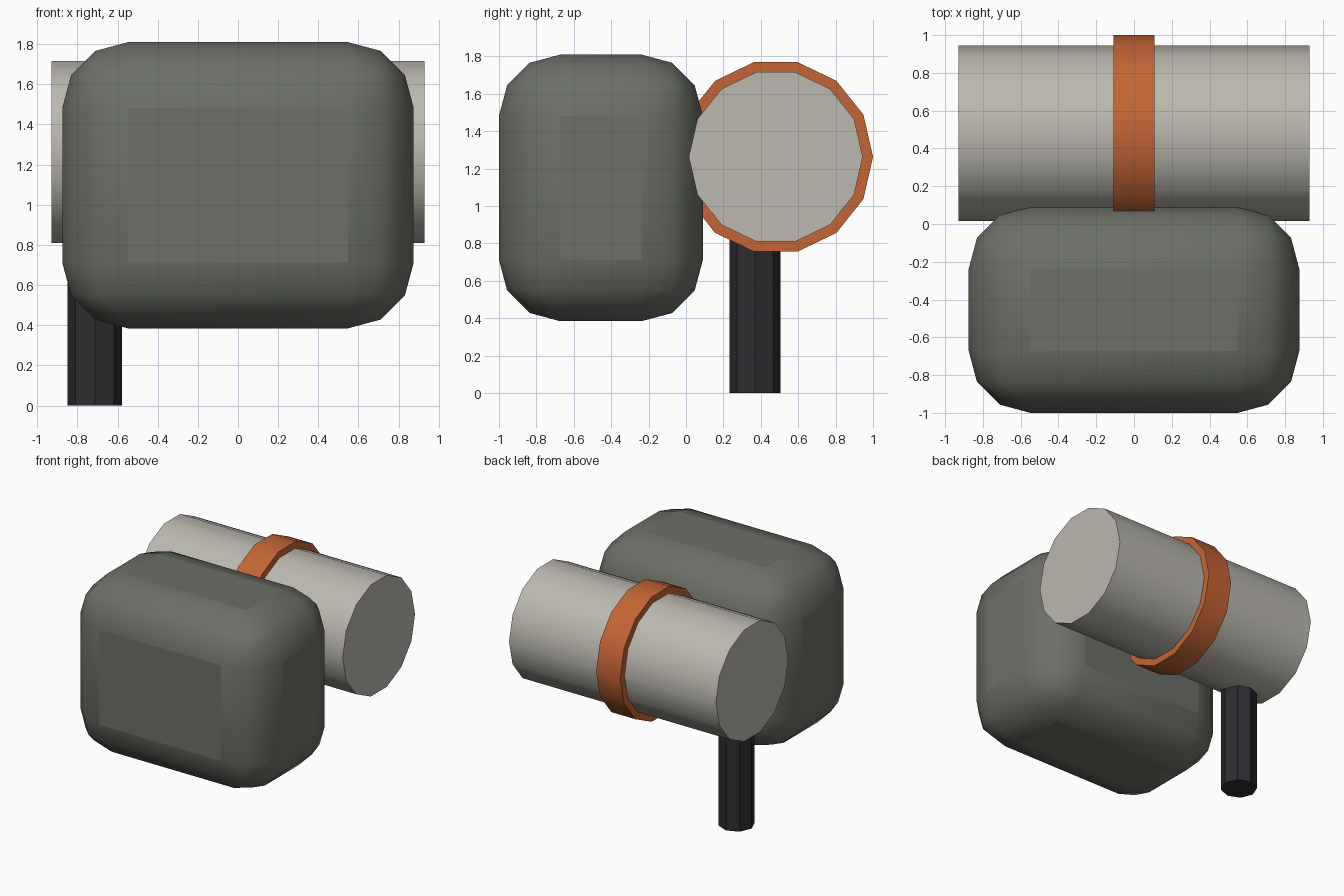
import bpy, math
from mathutils import Matrix

if "Cube" in bpy.data.objects:
    bpy.data.objects.remove(bpy.data.objects["Cube"])


def finish(obj, name, color, smooth=True):
    obj.name = name
    mat = bpy.data.materials.new(name + "_colour")
    mat.diffuse_color = (*color, 1)
    mat.use_nodes = True
    mat.node_tree.nodes["Principled BSDF"].inputs["Base Color"].default_value = mat.diffuse_color
    obj.data.materials.append(mat)
    if smooth:
        bpy.ops.object.shade_smooth_by_angle(angle=math.radians(35))
    return obj


def x_cylinder(name, radius, length, color):
    # 14-sided drum along x, with corners pointing along +y and -y
    bpy.ops.mesh.primitive_cylinder_add(vertices=14, radius=radius, depth=length)
    obj = bpy.context.object
    obj.data.transform(Matrix.Rotation(math.radians(90), 4, 'Z')
                       @ Matrix.Rotation(math.radians(90), 4, 'X'))
    # first corner of the primitive lies on +y; turn it onto the y axis
    obj.data.transform(Matrix.Rotation(math.radians(90), 4, 'X'))
    obj.location = (0, 0.48, 1.263)
    return finish(obj, name, color)


# Rounded main body
bpy.ops.mesh.primitive_cube_add(size=1, location=(0, -0.455, 1.097))
body = bpy.context.object
body.data.transform(Matrix.Diagonal((1.75, 1.09, 1.425, 1)))
bevel = body.modifiers.new("rounding", 'BEVEL')
bevel.width = 0.327
bevel.segments = 3
finish(body, "body", (0.15, 0.16, 0.135))
bpy.ops.object.shade_smooth()

# Horizontal drum and the band around its middle
x_cylinder("drum", 0.465, 1.86, (0.50, 0.48, 0.43))
x_cylinder("band", 0.52, 0.216, (0.55, 0.13, 0.035))

# Octagonal post under one end of the drum
bpy.ops.mesh.primitive_cylinder_add(vertices=8, radius=0.136, depth=0.95,
                                    location=(-0.713, 0.369, 0.475))
finish(bpy.context.object, "post", (0.026, 0.025, 0.03), smooth=False)
